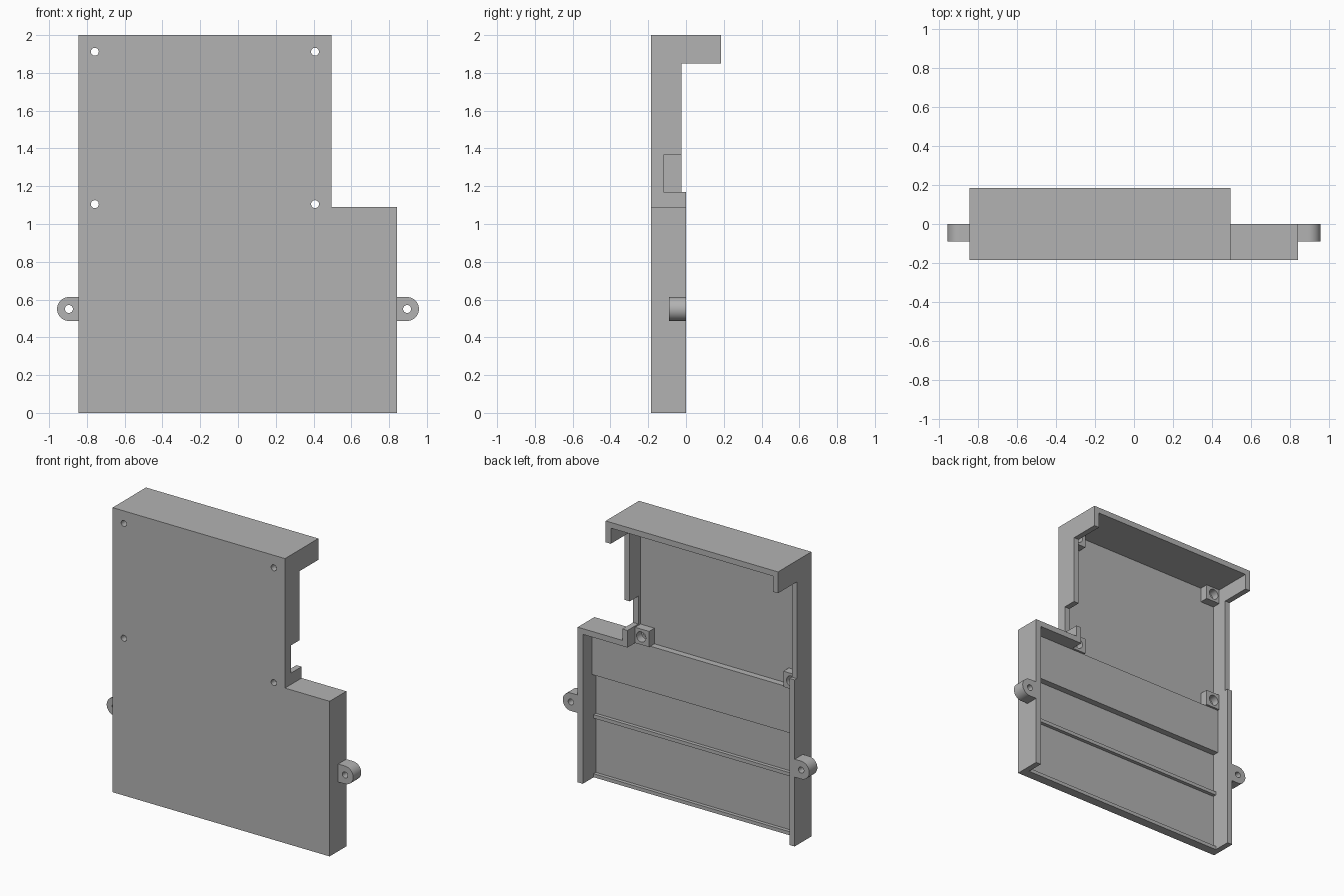
import bpy, bmesh, math

if "Cube" in bpy.data.objects:
    bpy.data.objects.remove(bpy.data.objects["Cube"], do_unlink=True)

grey = bpy.data.materials.new("plain_grey")
grey.use_nodes = True
grey.diffuse_color = (0.45, 0.45, 0.45, 1)
grey.node_tree.nodes["Principled BSDF"].inputs["Base Color"].default_value = (0.45, 0.45, 0.45, 1)

# Main levels
FRONT, FLOOR, BACK, HOOD = -0.185, -0.145, 0.0, 0.185
LEFT, RIGHT, STEP = 0.842, -0.845, 0.495
WALL = 0.04
SHOULDER = 1.09


def prism(name, outline, y0, y1):
    """Extrude an x-z outline from y0 to y1."""
    bm = bmesh.new()
    near = [bm.verts.new((x, y0, z)) for x, z in outline]
    far = [bm.verts.new((x, y1, z)) for x, z in outline]
    bm.faces.new(near)
    bm.faces.new(far[::-1])
    for i in range(len(outline)):
        j = (i + 1) % len(outline)
        bm.faces.new((near[j], near[i], far[i], far[j]))
    bmesh.ops.recalc_face_normals(bm, faces=bm.faces)
    mesh = bpy.data.meshes.new(name)
    bm.to_mesh(mesh)
    bm.free()
    mesh.materials.append(grey)
    obj = bpy.data.objects.new(name, mesh)
    bpy.context.collection.objects.link(obj)
    return obj


def box(name, x0, x1, y0, y1, z0, z1):
    return prism(name, [(x0, z0), (x1, z0), (x1, z1), (x0, z1)], y0, y1)


def arc(x, z, r, start=0.0, sweep=2 * math.pi, n=32):
    return [(x + r * math.cos(start + sweep * i / n),
             z + r * math.sin(start + sweep * i / n)) for i in range(n + 1)]


def rod(x, z, r, y0, y1):
    return prism("cutter", arc(x, z, r)[:-1], y0, y1)


def cut(obj, cutter):
    """Subtract a cutter and discard it."""
    cutter.hide_render = True
    mod = obj.modifiers.new("cut", "BOOLEAN")
    mod.operation, mod.solver, mod.object = "DIFFERENCE", "EXACT", cutter
    bpy.context.view_layer.objects.active = obj
    bpy.ops.object.modifier_apply(modifier=mod.name)
    bpy.data.objects.remove(cutter, do_unlink=True)


def smooth(obj):
    bpy.ops.object.select_all(action="DESELECT")
    obj.select_set(True)
    bpy.context.view_layer.objects.active = obj
    bpy.ops.object.shade_smooth_by_angle(angle=math.radians(30))


# Stepped shell with a deep hood along the top
shell = prism("shell", [(RIGHT, 0), (LEFT, 0), (LEFT, SHOULDER), (STEP, SHOULDER),
                        (STEP, 2), (RIGHT, 2)], FRONT, HOOD)
cut(shell, box("cutter", -1, 1, BACK, 1, -1, 1.5))
cut(shell, box("cutter", -1, 1, -0.025, 1, 1.17, 1.85))

# Lower and upper pockets, and the cable notch in the left wall
cut(shell, box("cutter", RIGHT + WALL, LEFT - WALL, FLOOR, 1, -1, SHOULDER - WALL))
cut(shell, box("cutter", RIGHT + WALL, STEP - WALL, FLOOR, 1, 0.9, 2 - WALL))
cut(shell, box("cutter", STEP - 0.1, 1, -0.12, 1, 1.17, 1.365))

# Raised pad and two thin rails across the floor
span = (RIGHT + WALL - 0.005, LEFT - WALL + 0.005)
box("floor_pad", *span, FLOOR - 0.005, -0.10, 0.73, SHOULDER - WALL)
for name, z in (("bottom_rail", 0.0), ("middle_rail", 0.415)):
    box(name, *span, FLOOR - 0.005, -0.12, z, z + 0.025)

# Corner screw bosses, drilled through the front and counterbored from behind
for side, x, x0, x1 in (("left", 0.408, 0.347, 0.46), ("right", -0.758, -0.81, -0.697)):
    for level, z, z0, z1 in (("upper", 1.912, 1.857, 1.965), ("lower", 1.105, 1.05, 1.16)):
        boss = box(f"{level}_{side}_boss", x0, x1, FLOOR, -0.085, z0, z1)
        cut(boss, rod(x, z, 0.036, FLOOR + 0.005, 0))
        for part in (boss, shell):
            cut(part, rod(x, z, 0.021, -0.3, 0))
        smooth(boss)
smooth(shell)

# Rounded mounting ears
for name, s, wall in (("left_ear", 1, LEFT), ("right_ear", -1, -RIGHT)):
    shape = [(wall - 0.01, 0.487)] + arc(0.895, 0.55, 0.063, -math.pi / 2, math.pi) + [(wall - 0.01, 0.613)]
    ear = prism(name, [(s * x, z) for x, z in shape], -0.09, BACK)
    cut(ear, rod(s * 0.895, 0.55, 0.021, -0.3, 0.3))
    smooth(ear)
